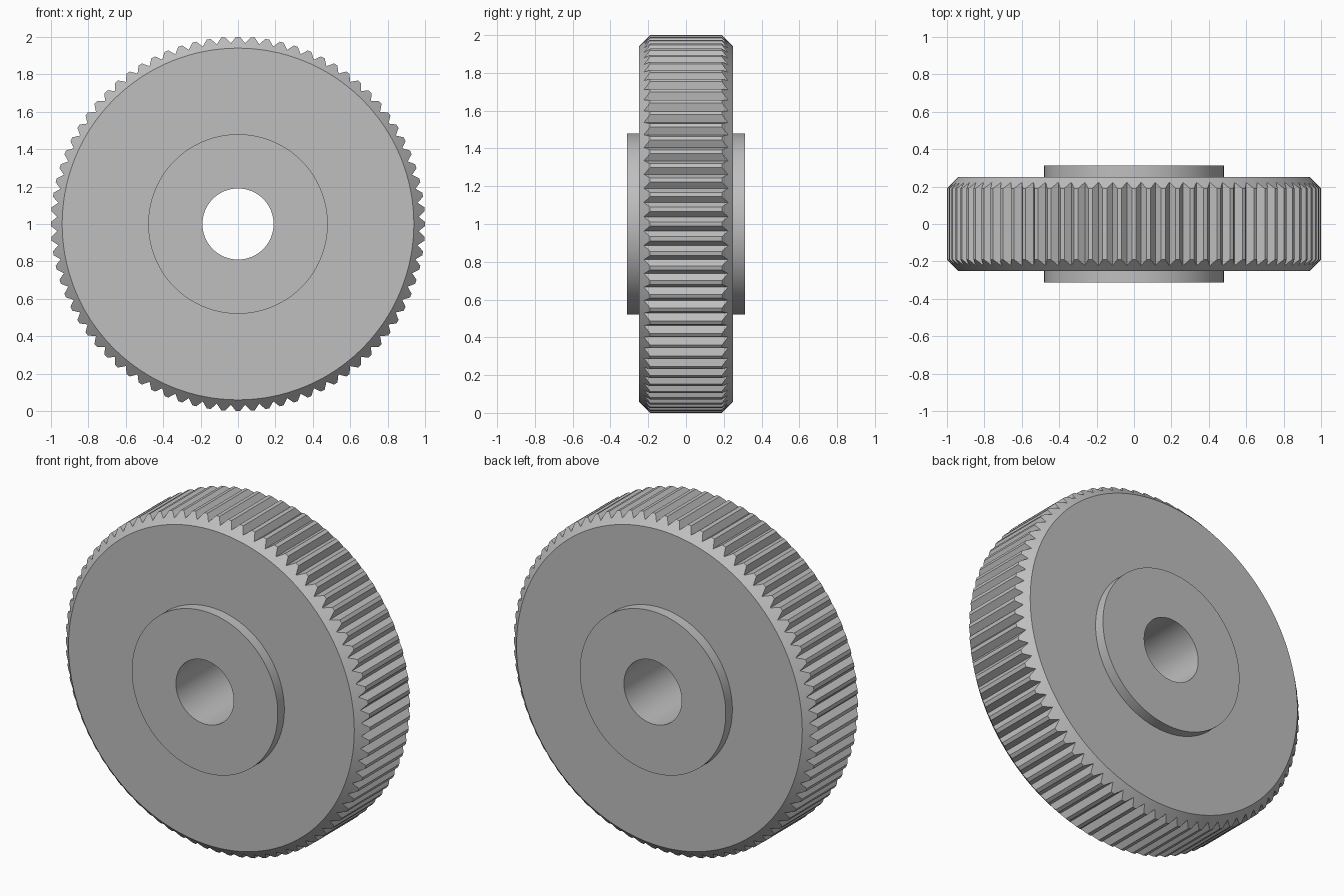
import bpy
import bmesh
from math import cos, sin, tau, radians

cube = bpy.data.objects.get("Cube")
if cube:
    bpy.data.objects.remove(cube, do_unlink=True)

TEETH = 80
TIP, ROOT, FACE_R = 1.0, 0.967, 0.94     # tooth tip, groove bottom, flat face edge
HALF, HUB_HALF = 0.25, 0.312             # half thicknesses
HUB_R, BORE_R = 0.48, 0.19
TIP_HALF_ANGLE = 0.011

steel = bpy.data.materials.new("steel_grey")
steel.use_nodes = True
GREY = (0.52, 0.52, 0.52, 1)
steel.diffuse_color = GREY
steel.node_tree.nodes["Principled BSDF"].inputs["Base Color"].default_value = GREY


def lathe(name, angles, profile):
    """Sweep profile(j), a list of (radius, y), around the y axis."""
    bm = bmesh.new()
    rows = []
    for j, a in enumerate(angles):
        rows.append([bm.verts.new((r * cos(a), y, r * sin(a) + 1))
                     for r, y in profile(j)])
    for j, row in enumerate(rows):
        nxt = rows[(j + 1) % len(rows)]
        for i in range(len(row) - 1):
            bm.faces.new((row[i], nxt[i], nxt[i + 1], row[i + 1]))
    mesh = bpy.data.meshes.new(name)
    bm.to_mesh(mesh)
    bm.free()
    mesh.materials.append(steel)
    obj = bpy.data.objects.new(name, mesh)
    bpy.context.collection.objects.link(obj)
    bpy.ops.object.select_all(action='DESELECT')
    obj.select_set(True)
    bpy.context.view_layer.objects.active = obj
    bpy.ops.object.shade_smooth_by_angle(angle=radians(25))
    return obj


# Each tooth gives two tip corners and one groove bottom
pitch = tau / TEETH
angles, radii = [], []
for t in range(TEETH):
    for offset, r in ((-TIP_HALF_ANGLE, TIP), (TIP_HALF_ANGLE, TIP), (pitch / 2, ROOT)):
        angles.append(t * pitch + offset)
        radii.append(r)


# Toothed wheel: flat sides, 45 degree chamfer cut through by the V grooves
def wheel_profile(j):
    r = radii[j]
    edge = HALF - (r - FACE_R)
    return [(HUB_R, HALF), (FACE_R, HALF), (r, edge),
            (r, -edge), (FACE_R, -HALF), (HUB_R, -HALF)]


lathe("toothed_wheel", angles, wheel_profile)

# Raised hub on both sides with the bore through it
hub = [(HUB_R, -HALF), (HUB_R, -HUB_HALF), (BORE_R, -HUB_HALF),
       (BORE_R, HUB_HALF), (HUB_R, HUB_HALF), (HUB_R, HALF)]
lathe("hub_and_bore", angles, lambda j: hub)
